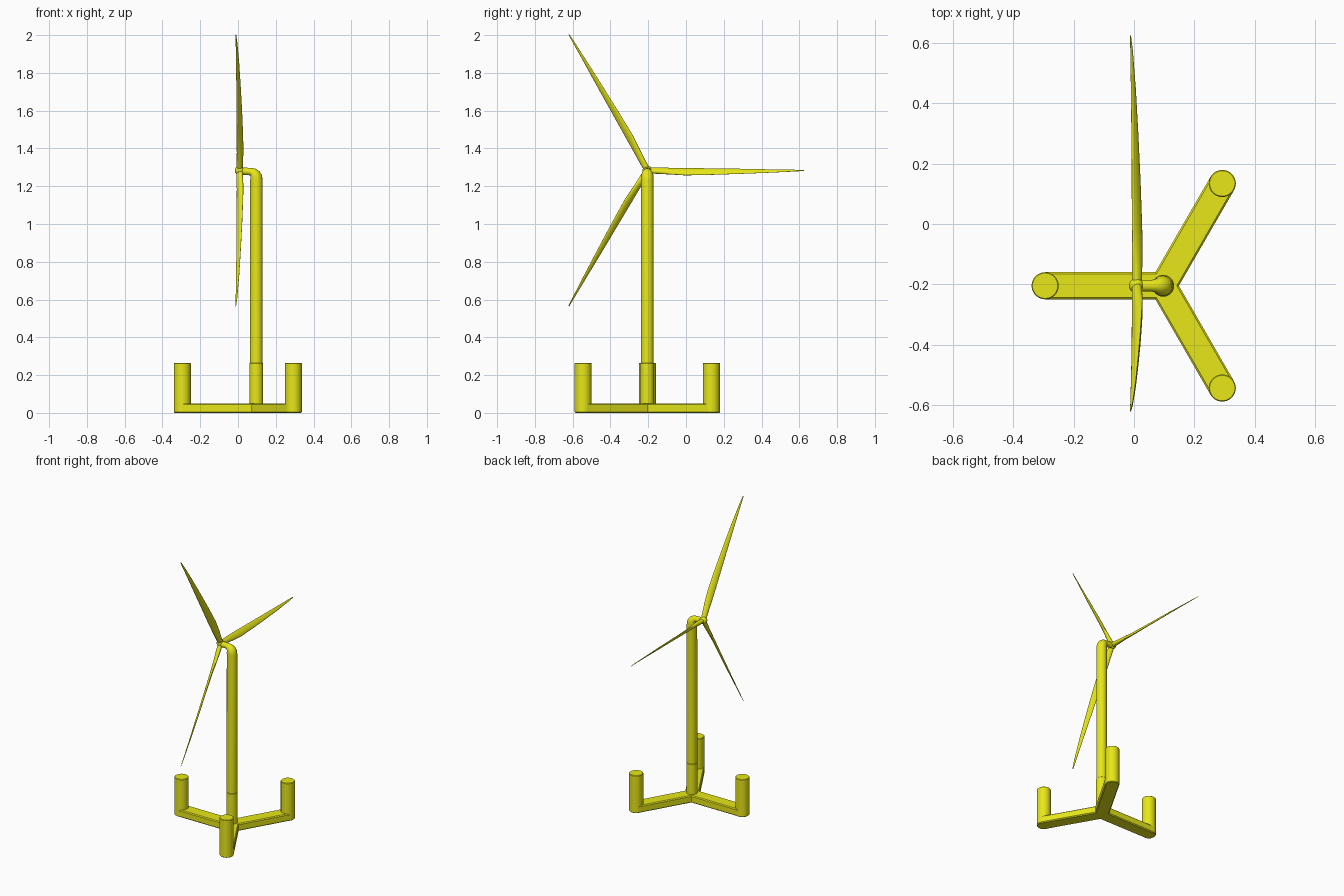
import bpy, bmesh
from math import sin, cos, pi, radians
from mathutils import Vector

if "Cube" in bpy.data.objects:
    bpy.data.objects.remove(bpy.data.objects["Cube"])

CX, CY = 0.097, -0.205      # tower axis
HUB_Z = 1.284
ARM = 0.392                 # tower axis to outer column

yellow = bpy.data.materials.new("yellow_paint")
yellow.diffuse_color = (0.8, 0.8, 0.01, 1)
yellow.use_nodes = True
yellow.node_tree.nodes["Principled BSDF"].inputs["Base Color"].default_value = yellow.diffuse_color


def finish(name, bm):
    bmesh.ops.recalc_face_normals(bm, faces=bm.faces)
    me = bpy.data.meshes.new(name)
    bm.to_mesh(me)
    bm.free()
    ob = bpy.data.objects.new(name, me)
    bpy.context.collection.objects.link(ob)
    me.materials.append(yellow)
    bpy.context.view_layer.objects.active = ob
    ob.select_set(True)
    bpy.ops.object.shade_smooth_by_angle(angle=radians(35))
    ob.select_set(False)
    return ob


def loft(name, rings):
    """Skin a list of equal-length point rings and cap both ends."""
    bm = bmesh.new()
    vs = [[bm.verts.new(p) for p in ring] for ring in rings]
    n = len(vs[0])
    for a, b in zip(vs, vs[1:]):
        for i in range(n):
            j = (i + 1) % n
            bm.faces.new((a[i], a[j], b[j], b[i]))
    bm.faces.new(vs[0])
    bm.faces.new(vs[-1])
    return finish(name, bm)


def ellipse(centre, u, v, n=32):
    return [Vector(centre) + u * cos(2 * pi * i / n) + v * sin(2 * pi * i / n)
            for i in range(n)]


def lathe(name, x, y, profile):
    return loft(name, [ellipse((x, y, z), Vector((r, 0, 0)), Vector((0, r, 0)))
                       for r, z in profile])


# Floating base: three pontoon arms with an upright column at each end
for k in range(3):
    a = pi / 3 + k * 2 * pi / 3
    d = Vector((cos(a), sin(a), 0))
    s = Vector((-sin(a), cos(a), 0))
    c = Vector((CX, CY, 0))
    w, h, e = 0.045, 0.051, 0.006
    section = [(-w + e, 0), (w - e, 0), (w, e), (w, h - e),
               (w - e, h), (-w + e, h), (-w, h - e), (-w, e)]
    loft(f"pontoon_arm_{k + 1}",
         [[c + d * t + s * p + Vector((0, 0, q)) for p, q in section]
          for t in (0, ARM)])
    p = c + d * ARM
    lathe(f"outer_column_{k + 1}", p.x, p.y,
          [(0.041, 0), (0.045, 0.004), (0.045, 0.262), (0.042, 0.265)])

# Centre column that carries the tower
lathe("centre_column", CX, CY, [(0.0365, 0.02), (0.0365, 0.262), (0.034, 0.265)])

# Tower with its bent top running into the nacelle: x, z, tilt, radius
path = [(CX, 0.24, 0, 0.0338), (CX, 1.232, 0, 0.0335), (0.0945, 1.248, 20, 0.0335),
        (0.089, 1.259, 40, 0.032), (0.080, 1.269, 62, 0.027),
        (0.069, 1.276, 80, 0.021), (0.058, 1.278, 90, 0.0195), (0.012, 1.28, 90, 0.0195)]
loft("tower_and_nacelle",
     [ellipse((x, CY, z), Vector((cos(radians(t)), 0, sin(radians(t)))) * r,
              Vector((0, r, 0))) for x, z, t, r in path])

# Rounded hub
bm = bmesh.new()
bmesh.ops.create_uvsphere(bm, u_segments=32, v_segments=16, radius=0.025)
bmesh.ops.translate(bm, vec=(0.008, CY, HUB_Z), verts=bm.verts)
finish("hub", bm)

# Blades: radius, leading edge (x, t), trailing edge (x, t), half thickness
stations = [(0.0, -0.004, 0.010, 0.022, -0.012, 0.015),
            (0.05, -0.004, 0.011, 0.024, -0.014, 0.015),
            (0.12, -0.005, 0.012, 0.027, -0.020, 0.011),
            (0.20, -0.006, 0.012, 0.026, -0.026, 0.008),
            (0.35, -0.007, 0.010, 0.021, -0.023, 0.006),
            (0.50, -0.008, 0.008, 0.014, -0.018, 0.005),
            (0.65, -0.010, 0.005, 0.006, -0.012, 0.0035),
            (0.78, -0.012, 0.003, -0.004, -0.006, 0.002),
            (0.83, -0.013, 0.002, -0.010, -0.003, 0.001)]
for k in range(3):
    a = k * 2 * pi / 3
    out = Vector((0, cos(a), sin(a)))
    tan = Vector((0, -sin(a), cos(a)))
    rings = []
    for r, lx, lt, tx, tt, th in stations:
        base = Vector((0, CY, HUB_Z)) + out * r
        lead = base + Vector((lx, 0, 0)) + tan * lt
        trail = base + Vector((tx, 0, 0)) + tan * tt
        half = (lead - trail) / 2
        rings.append(ellipse((lead + trail) / 2, half,
                             half.normalized().cross(out) * th, 20))
    loft(f"blade_{k + 1}", rings)
